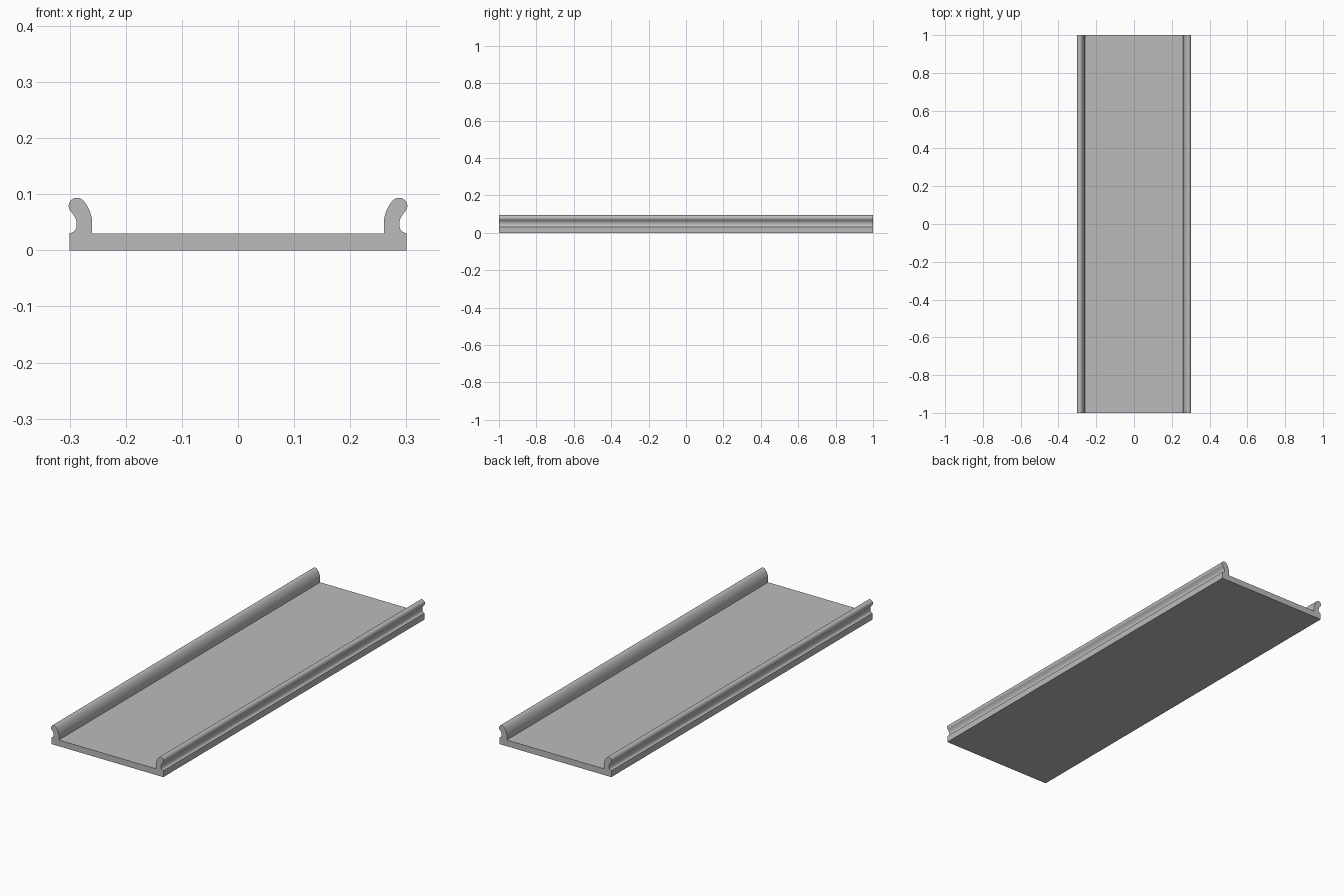
import bpy, bmesh, math
from mathutils import Vector
from mathutils.geometry import interpolate_bezier

cube = bpy.data.objects.get("Cube")
if cube:
    bpy.data.objects.remove(cube, do_unlink=True)

grey = bpy.data.materials.new("plain grey")
grey.use_nodes = True
colour = (0.5, 0.5, 0.5, 1)
grey.diffuse_color = colour
grey.node_tree.nodes["Principled BSDF"].inputs["Base Color"].default_value = colour

HALF_LENGTH = 1.0


def bezier(a, b, c, d, steps=10):
    """Sampled curve in the x-z plane, without its first point."""
    pts = interpolate_bezier(*[Vector((x, 0, z)) for x, z in (a, b, c, d)], steps)
    return [(p.x, p.z) for p in pts[1:]]


def arc(cx, cz, r, start, end, steps=14):
    angles = [math.radians(start + (end - start) * i / steps) for i in range(steps + 1)]
    return [(cx + r * math.cos(t), cz + r * math.sin(t)) for t in angles]


# Half cross-section: inner wall, rounded lip, outer groove, base edge
head = arc(0.287, 0.079, 0.0148, 140, -38)
half = [(0.26, 0.03), (0.26, 0.052)]
half += bezier(half[-1], (0.261, 0.066), (0.268, 0.081), head[0])
half += head[1:]
half += bezier(head[-1], (0.293, 0.064), (0.2875, 0.056), (0.2875, 0.047))
half += bezier(half[-1], (0.2875, 0.038), (0.292, 0.031), (0.3, 0.031))
half += [(0.3, 0)]
outline = half + [(-x, z) for x, z in reversed(half)]

# Extrude the mirrored section along the length
bm = bmesh.new()
section = bm.faces.new([bm.verts.new((x, -HALF_LENGTH, z)) for x, z in outline])
result = bmesh.ops.extrude_face_region(bm, geom=[section], use_keep_orig=True)
moved = [g for g in result["geom"] if isinstance(g, bmesh.types.BMVert)]
bmesh.ops.translate(bm, verts=moved, vec=(0, 2 * HALF_LENGTH, 0))
bmesh.ops.recalc_face_normals(bm, faces=bm.faces)
mesh = bpy.data.meshes.new("channel_tray")
bm.to_mesh(mesh)
bm.free()

tray = bpy.data.objects.new("channel_tray", mesh)
bpy.context.collection.objects.link(tray)
mesh.materials.append(grey)
bpy.ops.object.select_all(action="DESELECT")
tray.select_set(True)
bpy.context.view_layer.objects.active = tray
bpy.ops.object.shade_smooth_by_angle(angle=math.radians(35))
